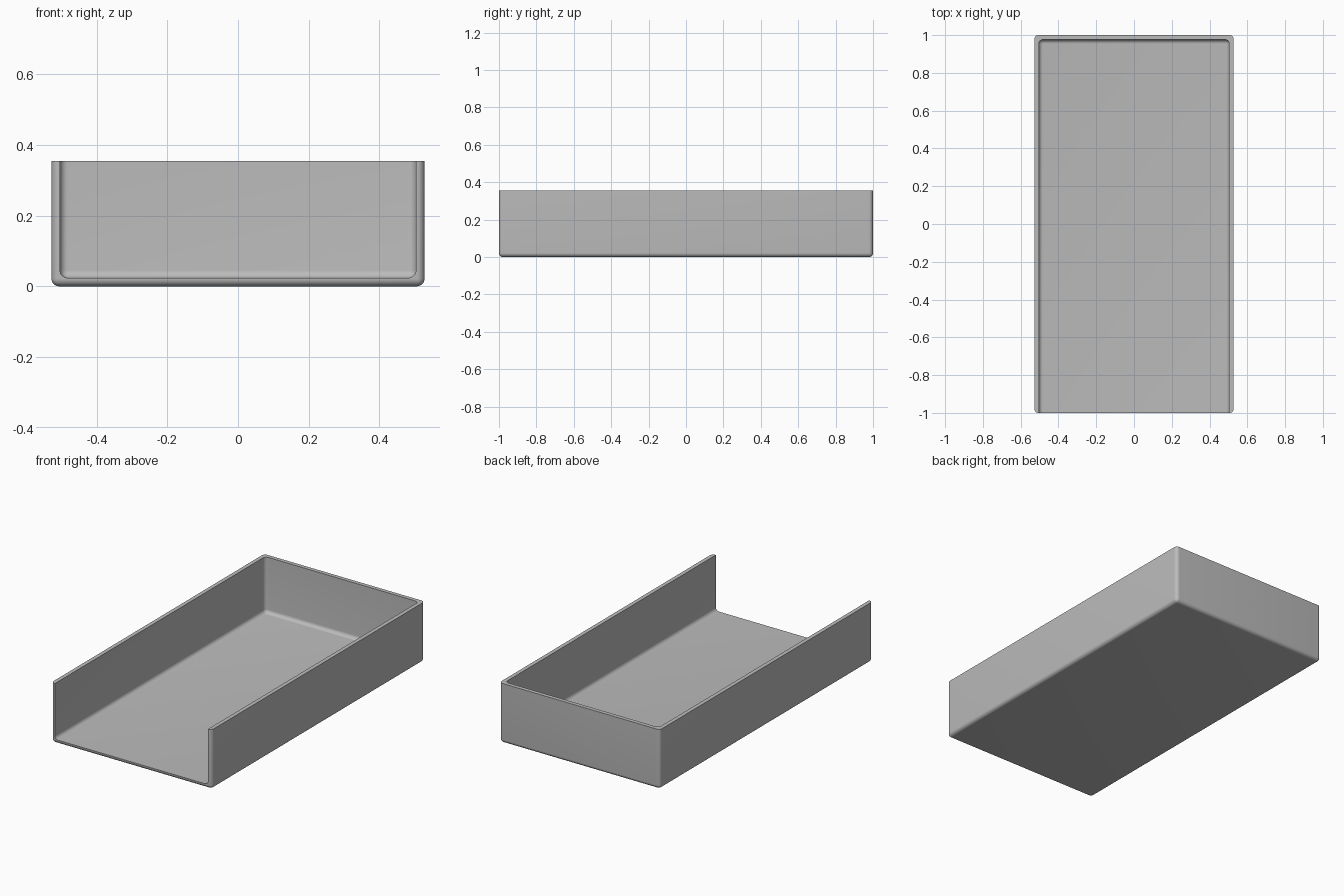
import bpy
import bmesh

if "Cube" in bpy.data.objects:
    bpy.data.objects.remove(bpy.data.objects["Cube"], do_unlink=True)

W, L, H = 0.528, 1.0, 0.355      # half width, half length, height
WALL, RADIUS = 0.024, 0.022

grey = bpy.data.materials.new("plain grey")
grey.use_nodes = True
colour = (0.5, 0.5, 0.5, 1)
grey.diffuse_color = colour
grey.node_tree.nodes["Principled BSDF"].inputs["Base Color"].default_value = colour


def rounded_box(name, low, high):
    """Box with rounded bottom and upright edges and a sharp top."""
    bm = bmesh.new()
    bmesh.ops.create_cube(bm, size=1)
    for v in bm.verts:
        v.co = [b if c > 0 else a for a, b, c in zip(low, high, v.co)]
    edges = [e for e in bm.edges if any(v.co.z < high[2] - 0.001 for v in e.verts)]
    bmesh.ops.bevel(bm, geom=edges, offset=RADIUS, segments=8,
                    profile=0.5, affect='EDGES')
    mesh = bpy.data.meshes.new(name)
    bm.to_mesh(mesh)
    bm.free()
    mesh.materials.append(grey)
    obj = bpy.data.objects.new(name, mesh)
    bpy.context.collection.objects.link(obj)
    return obj


# Tray body, and the hollow that runs out through the open front
tray = rounded_box("open_tray", (-W, -L, 0), (W, L, H))
hollow = rounded_box("hollow_cutter", (WALL - W, -L - 0.2, WALL),
                     (W - WALL, L - WALL, H + 0.2))

cut = tray.modifiers.new("hollow", 'BOOLEAN')
cut.operation = 'DIFFERENCE'
cut.solver = 'EXACT'
cut.object = hollow
bpy.ops.object.select_all(action='DESELECT')
tray.select_set(True)
bpy.context.view_layer.objects.active = tray
bpy.ops.object.modifier_apply(modifier=cut.name)
bpy.data.objects.remove(hollow, do_unlink=True)

# Smooth fillets with crisp rims
bpy.ops.object.shade_smooth_by_angle(angle=0.6)
